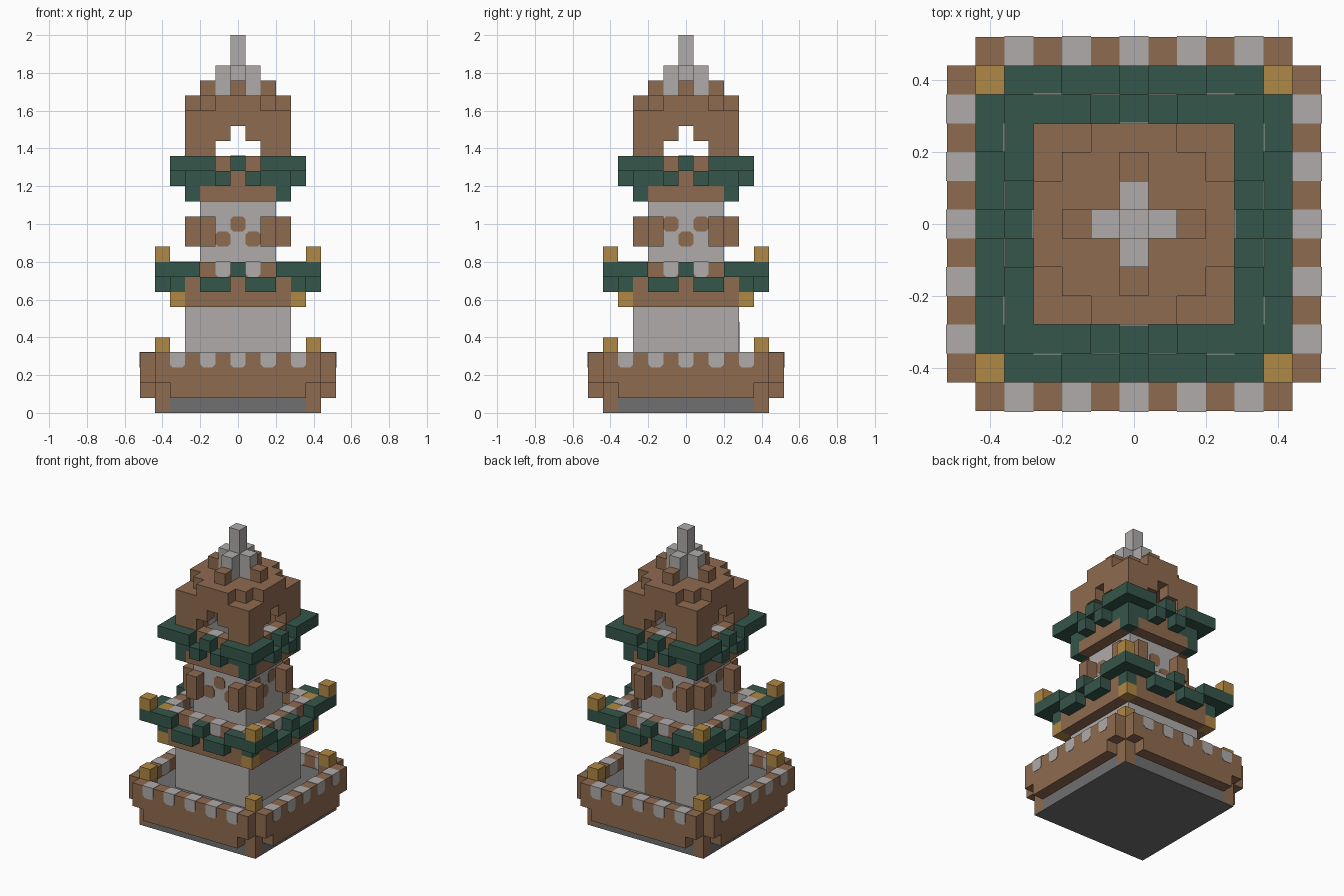
import bpy, bmesh
from mathutils import Matrix
from math import pi

if "Cube" in bpy.data.objects:
    bpy.data.objects.remove(bpy.data.objects["Cube"])

U = 0.08          # block size
EPS = 0.03        # how far painted tiles stand proud, in blocks
ALL, FRONT_BACK, SIDES = (0, 1, 2, 3), (0, 2), (1, 3)


def material(name, rgb):
    m = bpy.data.materials.new(name)
    m.use_nodes = True
    m.diffuse_color = (*rgb, 1)
    m.node_tree.nodes["Principled BSDF"].inputs["Base Color"].default_value = (*rgb, 1)
    return m


BROWN = material("brown", (0.275, 0.147, 0.078))
GREEN = material("green", (0.036, 0.093, 0.069))
LIGHT = material("light grey", (0.429, 0.407, 0.402))
DARK = material("dark grey", (0.162, 0.162, 0.162))
GOLD = material("gold", (0.434, 0.246, 0.058))


def outline(x0, x1, z0, z1, top=0, bottom=0):
    """Rectangle profile with optionally clipped top and bottom corners."""
    pts = []
    for x, z, cx, cz in ((x0, z0, bottom, bottom), (x1, z0, -bottom, bottom),
                         (x1, z1, -top, -top), (x0, z1, top, -top)):
        if cx == 0:
            pts.append((x, z))
        else:
            corner = [(x, z + cz), (x + cx, z)]
            pts += corner if (cx > 0) == (cz > 0) else corner[::-1]
    return pts


def part(name, mat, shapes, turns=(0,)):
    """Join prisms (profile, y0, y1), in blocks, repeated by quarter turns."""
    bm = bmesh.new()
    for t in turns:
        turn = Matrix.Rotation(t * pi / 2, 3, 'Z')
        for pts, y0, y1 in shapes:
            front = [bm.verts.new(turn @ Matrix.Scale(U, 3) @ v.xyz) for v in
                     (bmesh_vec(x, y0, z) for x, z in pts)]
            back = [bm.verts.new(turn @ Matrix.Scale(U, 3) @ v.xyz) for v in
                    (bmesh_vec(x, y1, z) for x, z in pts)]
            bm.faces.new(front)
            bm.faces.new(back[::-1])
            n = len(pts)
            for a in range(n):
                b = (a + 1) % n
                bm.faces.new((front[b], front[a], back[a], back[b]))
    bmesh.ops.recalc_face_normals(bm, faces=bm.faces)
    mesh = bpy.data.meshes.new(name)
    bm.to_mesh(mesh)
    bm.free()
    mesh.materials.append(mat)
    obj = bpy.data.objects.new(name, mesh)
    bpy.context.collection.objects.link(obj)


def bmesh_vec(x, y, z):
    return Matrix.Translation((x, y, z)).to_translation()


def box(i0, i1, j0, j1, z0, z1):
    """Box spanning block columns i0..i1, rows j0..j1, heights z0..z1."""
    return outline(i0 - .5, i1 + .5, z0, z1), j0 - .5, j1 + .5


def core(r, z0, z1):
    return box(-r, r, -r, r, z0, z1)


def merlon(i, row, z):
    """Pale block with clipped lower corners, set into a wall."""
    return outline(i - .5, i + .5, z, z + 1 + EPS, bottom=.2), -row - .5 - EPS, -row + .5 + EPS


def dot(i, row, z):
    return outline(i - .5, i + .5, z, z + 1, .2, .2), -row - .5 - EPS, -row


# Walled base and courtyard
part("ground_plate", DARK, [core(5, 0, .05)])
part("plinth", DARK, [box(-4, 4, -5, 5, .05, 3), box(-5, 5, -4, 4, .05, 3)])
part("corner_posts", BROWN, [box(5, 5, -5, -5, .05, 4)], ALL)
part("outer_wall", BROWN, [box(-4, 4, -6, -6, 1, 2), box(-5, 5, -6, -6, 2, 4)], ALL)
part("wall_merlons", LIGHT, [merlon(i, 6, 3) for i in range(-4, 5, 2)], ALL)
part("wall_lanterns", GOLD, [box(5, 5, -5, -5, 4, 5)], ALL)

# Lower tower with a door at the back
part("lower_tower", LIGHT, [core(3, 3, 8)])
part("door", BROWN, [(outline(-1.5, 1.5, 3, 6, top=.2), -3.5 - EPS, -3)], (2,))
part("lower_cornice", BROWN, [box(-3, 3, -4, -4, 7, 9)], ALL)
part("cornice_brackets", GOLD, [box(4, 4, -4, -4, 7, 8)], ALL)

# Lower roof and balcony
part("balcony_floor", DARK, [core(3, 8, 9)])
part("lower_roof_corners", GREEN, [box(4, 4, -4, -4, 8, 9)], ALL)
part("lower_roof", GREEN, [box(3, 5, -5, -5, 9, 10), box(-5, -3, -5, -5, 9, 10),
                           box(0, 0, -5, -5, 9, 10), box(1, 2, -5, -5, 8, 9),
                           box(-2, -1, -5, -5, 8, 9)], ALL)
part("balcony_parapet", BROWN, [box(-3, 3, -4, -4, 9, 10)], ALL)
part("balcony_merlons", LIGHT, [merlon(i, 4, 9) for i in (-3, -1, 1, 3)], ALL)
part("balcony_corners", GOLD, [box(4, 4, -4, -4, 9, 10)], ALL)
part("roof_lanterns", GOLD, [box(5, 5, -5, -5, 10, 11)], ALL)

# Upper tower with shutters and round windows
part("upper_tower", LIGHT, [core(2, 9, 15)])
part("shutters", BROWN, [box(s, s, -3, -3, 11, 13) for s in (-2, 2)], ALL)
part("front_back_windows", BROWN, [dot(0, 2, 12), dot(-1, 2, 11), dot(1, 2, 11)], FRONT_BACK)
part("side_windows", BROWN, [dot(0, 2, 11), dot(-1, 2, 12), dot(1, 2, 12)], SIDES)
part("upper_cornice", BROWN, [box(-2, 2, -3, -3, 14, 15), box(0, 0, -3, -3, 15, 16)], ALL)

# Upper roof
part("upper_roof", GREEN, [box(3, 3, -3, -3, 14, 16), box(1, 2, -3, -3, 15, 16),
                           box(-2, -1, -3, -3, 15, 16),
                           box(2, 4, -4, -4, 16, 17), box(-4, -2, -4, -4, 16, 17),
                           box(0, 0, -4, -4, 16, 17), box(1, 1, -4, -4, 15, 16),
                           box(-1, -1, -4, -4, 15, 16)], ALL)
part("belfry_floor", DARK, [core(2, 15, 16)])
part("belfry_parapet", BROWN, [box(-3, 2, -3, -3, 16, 17)], ALL)
part("belfry_sills", LIGHT, [merlon(0, 3, 16)], ALL)

# Open belfry and stepped dome
part("belfry_walls", BROWN, [box(2, 3, -3, -3, 17, 20), box(-2, -2, -3, -3, 17, 20),
                             box(1, 1, -3, -3, 18, 20), box(-1, -1, -3, -3, 18, 20),
                             box(0, 0, -3, -3, 19, 20), box(-1, 1, -3, -3, 20, 21)], ALL)
part("dome", BROWN, [core(2, 19, 21)])
part("dome_knobs", BROWN, [box(0, 0, -2, -2, 21, 22)], ALL)

# Spire
part("spire_buttresses", LIGHT, [box(0, 0, -1, -1, 21, 23)], ALL)
part("spire", LIGHT, [core(0, 21, 25)])
